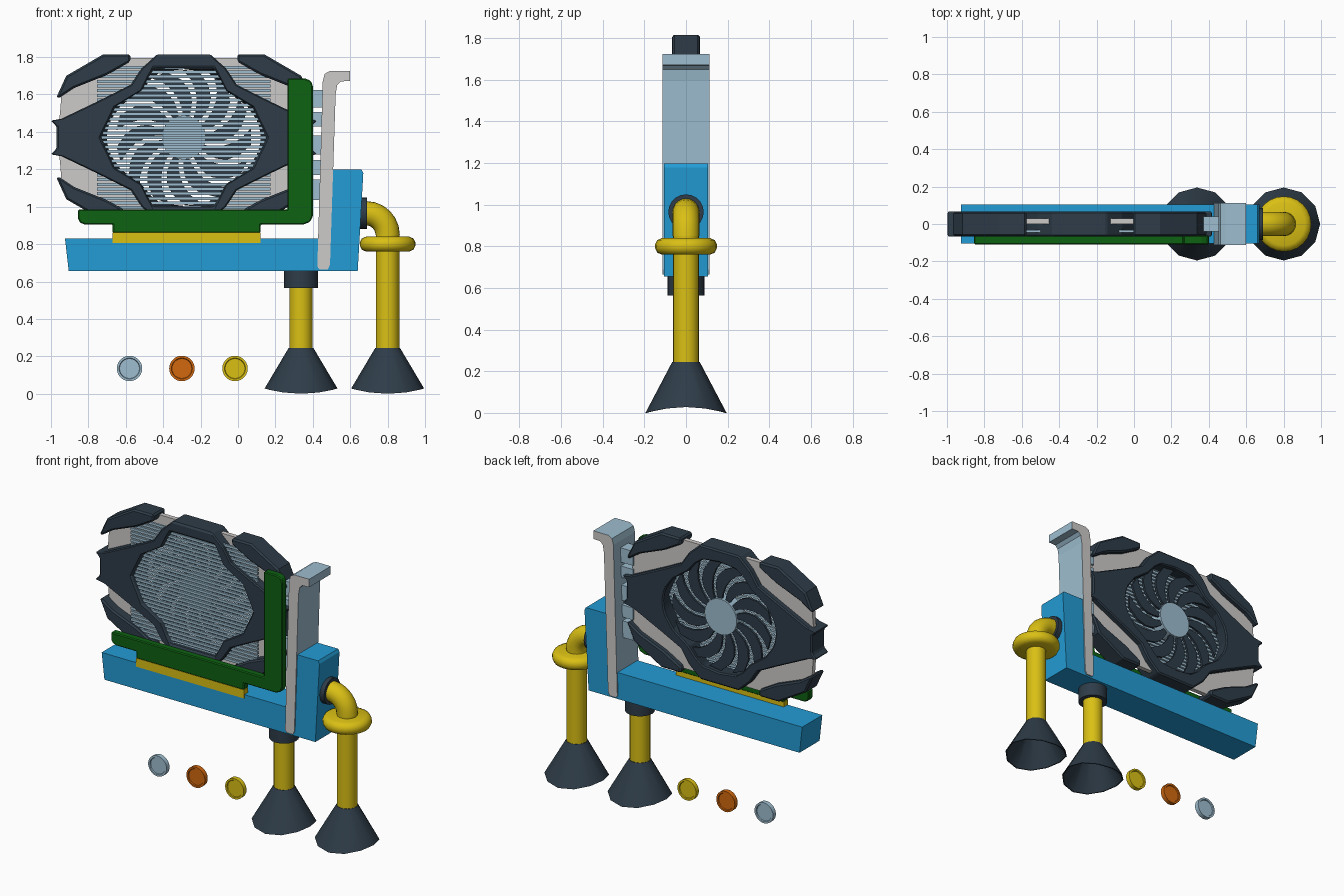
import bpy, bmesh, math

if "Cube" in bpy.data.objects:
    bpy.data.objects.remove(bpy.data.objects["Cube"])

def srgb(r, g, b):
    f = lambda c: c / 12.92 if c <= 0.04045 else ((c + 0.055) / 1.055) ** 2.4
    return (f(r / 255), f(g / 255), f(b / 255), 1)

def material(name, *rgb):
    m = bpy.data.materials.new(name)
    m.diffuse_color = srgb(*rgb)
    m.use_nodes = True
    m.node_tree.nodes["Principled BSDF"].inputs["Base Color"].default_value = m.diffuse_color
    return m

BLUE = material("blue", 35, 156, 213)
DARK = material("dark slate", 46, 60, 72)
STEEL = material("pale steel blue", 158, 190, 208)
YELLOW = material("yellow", 218, 192, 20)
ORANGE = material("orange", 210, 104, 14)
GREY = material("light grey", 206, 203, 201)
GREEN = material("board green", 14, 98, 18)

def finish(name, bm, mats, bevel=0, smooth=0):
    bmesh.ops.recalc_face_normals(bm, faces=bm.faces)
    me = bpy.data.meshes.new(name)
    bm.to_mesh(me)
    bm.free()
    for m in mats:
        me.materials.append(m)
    if smooth:
        me.shade_smooth()
        me.set_sharp_from_angle(angle=math.radians(smooth))
    ob = bpy.data.objects.new(name, me)
    bpy.context.collection.objects.link(ob)
    if bevel:
        mod = ob.modifiers.new("bevel", 'BEVEL')
        mod.width, mod.segments = bevel, 1
        mod.limit_method, mod.angle_limit = 'ANGLE', math.radians(40)
    return ob

def prism(name, polys, y0, y1, mat, bevel=0):
    """Extrude (x, z) outlines from y0 to y1."""
    bm = bmesh.new()
    for poly in polys:
        a = [bm.verts.new((x, y0, z)) for x, z in poly]
        b = [bm.verts.new((x, y1, z)) for x, z in poly]
        bm.faces.new(a)
        bm.faces.new(b[::-1])
        for i in range(len(a)):
            j = (i + 1) % len(a)
            bm.faces.new((a[i], b[i], b[j], a[j]))
    return finish(name, bm, [mat], bevel)

def rect(x0, x1, z0, z1):
    return [(x0, z0), (x1, z0), (x1, z1), (x0, z1)]

def lathe(name, profile, loc, mat, segs=20, axis='Z', smooth=40, tweak=None):
    """Revolve an (r, h) profile; points with r = 0 close it."""
    bm = bmesh.new()
    rings = []
    for r, h in profile:
        n = segs if r > 0 else 1
        ring = []
        for i in range(n):
            t = 2 * math.pi * i / segs
            p = [r * math.cos(t), r * math.sin(t), h]
            if tweak:
                p[2] += tweak(r, h, t)
            if axis == 'X':
                p = [p[2], p[0], p[1]]
            elif axis == 'Y':
                p = [p[0], p[2], p[1]]
            ring.append(bm.verts.new([p[k] + loc[k] for k in range(3)]))
        rings.append(ring)
    for a, b in zip(rings, rings[1:]):
        for i in range(segs):
            j = (i + 1) % segs
            f = [a[i % len(a)], a[j % len(a)], b[j % len(b)], b[i % len(b)]]
            bm.faces.new(list(dict.fromkeys(f)))
    return finish(name, bm, [mat], smooth=smooth)

def disc(name, r, h0, h1, loc, mat, **kw):
    return lathe(name, [(0, h0), (r, h0), (r, h1), (0, h1)], loc, mat, **kw)

# Card centre; shroud outlines are given as one quarter and mirrored
CX, CZ = -0.29, 1.37

def full(q):
    pts = list(q)
    pts += [(-u, v) for u, v in q[::-1]][1:]
    pts += [(-u, -v) for u, v in q][1:]
    pts += [(u, -v) for u, v in q[::-1]][1:-1]
    return [(CX + u, CZ + v) for u, v in pts]

def frame(name, outer, hole_front, hole_back, y0, y1, mat, bevel=0):
    bm = bmesh.new()
    loops = [[bm.verts.new((x, y, z)) for x, z in full(q)] for q, y in
             ((outer, y0), (outer, y1), (hole_back, y1), (hole_front, y0))]
    n = len(loops[0])
    for k in range(4):
        a, b = loops[k], loops[(k + 1) % 4]
        for i in range(n):
            j = (i + 1) % n
            bm.faces.new((a[i], a[j], b[j], b[i]))
    return finish(name, bm, [mat], bevel)

OUTER = [(.68, 0), (.68, .06), (.712, .09), (.655, .10), (.425, .21),
         (.285, .28), (.225, .37), (.142, .445), (0, .445)]
HOLE = [(.447, 0), (.432, .035), (.42, .06), (.405, .09), (.372, .163),
        (.227, .252), (.19, .33), (.168, .372), (0, .372)]
HOLE_BACK = [(.41, 0), (.405, .04), (.40, .065), (.385, .10), (.335, .17),
             (.225, .25), (.175, .31), (.12, .35), (0, .365)]
PLATE = [(.665, 0), (.665, .05), (.665, .10), (.66, .15), (.655, .22),
         (.60, .31), (.42, .425), (.2, .425), (0, .425)]
CORNER = [(.286, .445), (.43, .445), (.628, .33), (.683, .21), (.66, .215),
          (.585, .265), (.41, .335), (.286, .405)]

# Shroud: ring, four corner guards, grey inner plate
frame("shroud_ring", OUTER, HOLE, HOLE_BACK, -.068, .068, DARK, .01)
prism("shroud_corners",
      [[(CX + sx * u, CZ + sz * v) for u, v in CORNER] for sx in (1, -1) for sz in (1, -1)],
      -.065, .065, DARK, .01)
frame("inner_plate", PLATE, HOLE, HOLE, 0, .03, GREY)

# Cooling fins: thin horizontal slats
prism("cooling_fins",
      [rect(CX - .465, CX + .465, CZ + k * .025 - .008, CZ + k * .025 + .008)
       for k in range(-15, 16)], -.045, -.032, STEEL)

# Fan: swept blades and hub
def blade(k, n=13):
    edges = ([], [])
    for i in range(6):
        t = i / 5
        r = .10 + .262 * t
        a = 2 * math.pi * k / n + .5 * t * t
        w = .12 + .06 * math.sin(math.pi * t)
        for s, e in zip((-1, 1), edges):
            e.append((CX + r * math.cos(a + s * w), CZ + r * math.sin(a + s * w)))
    return edges[0] + edges[1][::-1]

prism("fan_blades", [blade(k) for k in range(13)], .025, .04, DARK)
disc("fan_hub", .118, -.03, .052, (CX, 0, CZ), STEEL, segs=24, axis='Y')

# Circuit board edge and gold contacts
prism("circuit_board",
      [[(-.855, .985), (-.855, .935), (-.845, .915), (-.82, .905), (-.67, .905),
        (-.67, .86), (.12, .86), (.12, .905), (.35, .905), (.385, .918), (.40, .95),
        (.40, 1.645), (.39, 1.673), (.36, 1.685), (.265, 1.685), (.265, .985)]],
      -.11, -.062, GREEN, .006)
prism("gold_contacts", [rect(-.67, .12, .805, .862)], -.108, -.066, YELLOW)

# Ports between card and bracket
prism("ports", [rect(.36, .465, a, b) for a, b in
                ((1.53, 1.625), (1.43, 1.505), (1.28, 1.38), (1.17, 1.25), (1.035, 1.145))],
      -.04, .04, STEEL)

# Blue slot base
prism("slot_base", [[(-.905, .655), (.64, .655), (.67, 1.18), (.66, 1.198),
                     (.505, 1.198), (.49, .83), (-.925, .83)]], -.105, .105, BLUE)

# Bracket: grey edges, steel faces
bracket = prism("bracket",
                [[(.435, .665), (.48, .665), (.492, .69), (.522, 1.6), (.53, 1.65),
                  (.55, 1.67), (.60, 1.672), (.60, 1.725), (.49, 1.725), (.463, 1.71),
                  (.453, 1.67), (.424, .68)]], -.113, .113, STEEL)
bracket.data.materials.append(GREY)
for p in bracket.data.polygons:
    p.material_index = 1 if abs(p.normal.y) > .5 else 0

# Two pipes with flared, saddle-cut feet
for name, x, top in (("inner", .337, .60), ("outer", .80, .85)):
    disc(name + "_pipe", .0625, .22, top, (x, 0, 0), YELLOW)
    lathe(name + "_flared_foot",
          [(0, .245), (.066, .245), (.195, 0), (.188, 0), (.058, .225), (0, .225)],
          (x, 0, 0), DARK, segs=12,
          tweak=lambda r, h, t: .028 * math.cos(t) ** 2 if h == 0 else 0)
disc("inner_pipe_collar", .09, .565, .66, (.337, 0, 0), DARK)
disc("outer_pipe_collar", .085, 0, .045, (.645, 0, .965), DARK, axis='X')
lathe("pipe_flange", [(0, .76), (.115, .76), (.138, .77), (.148, .79), (.148, .81),
                      (.138, .83), (.115, .84), (0, .84)], (.80, 0, 0), YELLOW, segs=24)

# Elbow into the base
bm = bmesh.new()
ring = bmesh.ops.create_circle(bm, segments=20, radius=.065)["verts"]
bmesh.ops.translate(bm, verts=ring, vec=(.80, 0, .85))
bmesh.ops.spin(bm, geom=list(bm.edges), cent=(.685, 0, .85), axis=(0, 1, 0),
               angle=-math.pi / 2, steps=6)
finish("pipe_elbow", bm, [YELLOW], smooth=40)

# Coins with a raised rim
for name, x, mat in (("silver_coin", -.58, STEEL), ("copper_coin", -.30, ORANGE),
                     ("gold_coin", -.016, YELLOW)):
    lathe(name, [(0, -.009), (.053, -.009), (.056, -.015), (.068, -.015),
                 (.068, .015), (.056, .015), (.053, .009), (0, .009)],
          (x, 0, .135), mat, segs=28, axis='Y', smooth=30)
